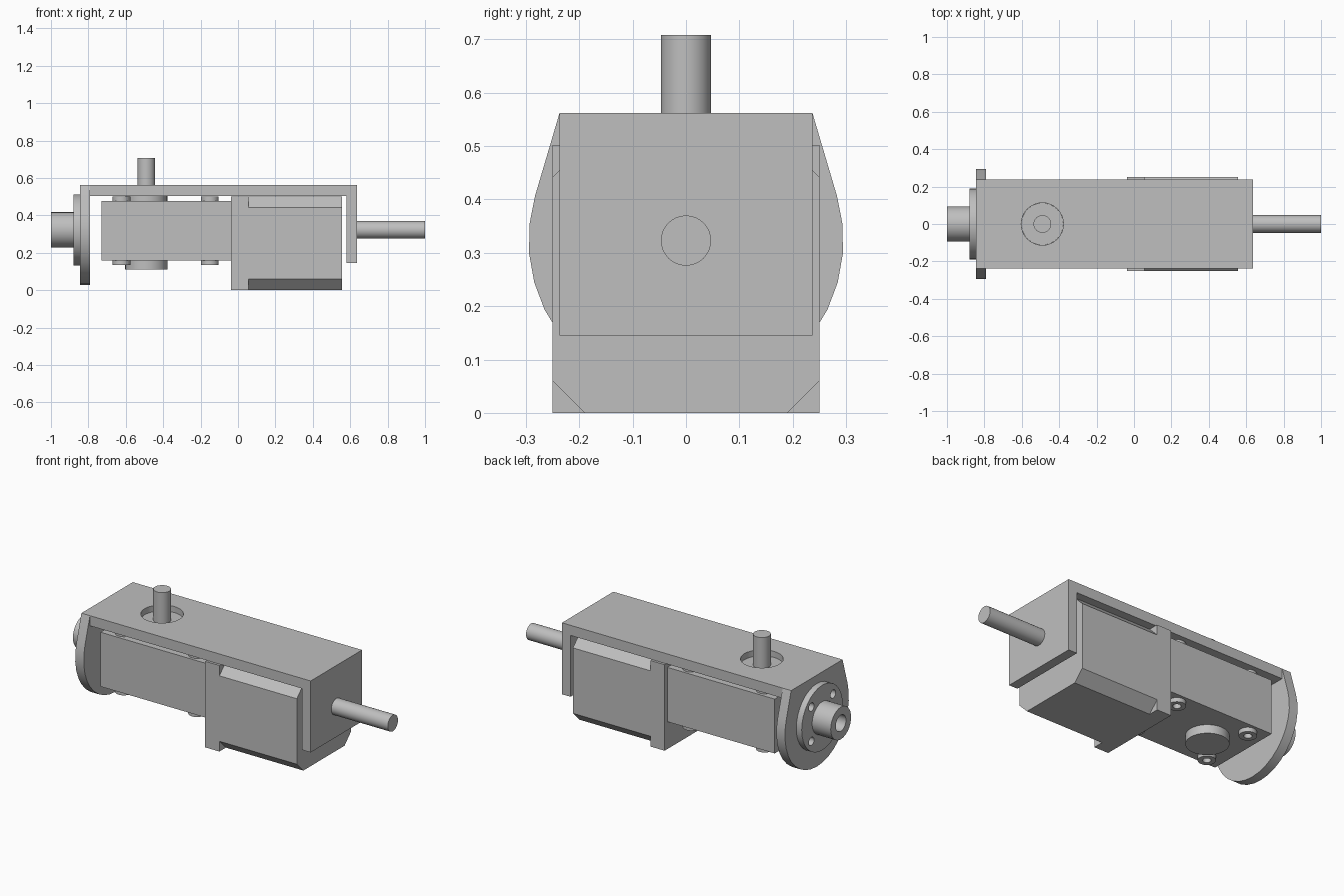
import bpy
import math
from mathutils import Vector

cube = bpy.data.objects.get("Cube")
if cube:
    bpy.data.objects.remove(cube, do_unlink=True)

grey = bpy.data.materials.new("machined_grey")
grey.use_nodes = True
grey.diffuse_color = (0.52, 0.52, 0.52, 1)
grey.node_tree.nodes["Principled BSDF"].inputs["Base Color"].default_value = grey.diffuse_color

# Order in which (profile u, profile v, depth) becomes a point, per extrusion axis
PLACE = {
    "x": lambda u, v, d: Vector((d, u, v)),
    "y": lambda u, v, d: Vector((u, d, v)),
    "z": lambda u, v, d: Vector((u, v, d)),
}


def prism(name, axis, outline, lo, hi):
    """Extrude a closed outline along an axis from lo to hi."""
    n = len(outline)
    verts = [PLACE[axis](u, v, d) for d in (lo, hi) for u, v in outline]
    faces = [tuple(range(n)), tuple(range(2 * n - 1, n - 1, -1))]
    faces += [(i, i + n, (i + 1) % n + n, (i + 1) % n) for i in range(n)]
    mesh = bpy.data.meshes.new(name)
    mesh.from_pydata(verts, [], faces)
    # Make sure the faces point outwards
    side = mesh.polygons[0]
    if side.normal.dot(PLACE[axis](0, 0, 1)) > 0:
        mesh.flip_normals()
    mesh.materials.append(grey)
    obj = bpy.data.objects.new(name, mesh)
    bpy.context.collection.objects.link(obj)
    return obj


def arc(u, v, r, start=0, end=360, steps=32):
    angles = [math.radians(start + (end - start) * i / steps) for i in range(steps + 1)]
    if end - start == 360:
        angles.pop()
    return [(u + r * math.cos(a), v + r * math.sin(a)) for a in angles]


def cylinder(name, axis, u, v, r, lo, hi):
    return prism(name, axis, arc(u, v, r), lo, hi)


def box(name, axis, half, bottom, top, lo, hi):
    return prism(name, axis, [(-half, bottom), (half, bottom), (half, top), (-half, top)], lo, hi)


def activate(obj):
    bpy.ops.object.select_all(action="DESELECT")
    obj.select_set(True)
    bpy.context.view_layer.objects.active = obj


def cut(obj, *cutters):
    activate(obj)
    for cutter in cutters:
        cutter.hide_render = True
        mod = obj.modifiers.new("hole", "BOOLEAN")
        mod.operation = "DIFFERENCE"
        mod.solver = "EXACT"
        mod.object = cutter
        bpy.ops.object.modifier_apply(modifier=mod.name)
        bpy.data.objects.remove(cutter, do_unlink=True)


AXIS_Z = 0.323      # height of the main axis
POST_X = -0.49      # position of the vertical output
THIN = 0.047        # shaft radius
WIDTH = 0.237       # bracket half width
TOP, UNDER = 0.562, 0.503
parts = []

# Bracket: top plate with a folded-down end, and an opening for the vertical shaft
bracket = prism("bracket", "y",
                [(-0.79, UNDER), (0.58, UNDER), (0.58, 0.145),
                 (0.635, 0.145), (0.635, TOP), (-0.79, TOP)], -WIDTH, WIDTH)
cut(bracket, cylinder("opening", "z", POST_X, 0, 0.113, 0.4, 0.7))
parts.append(bracket)

# Rounded end plate, with straight sides tapering to the bracket top
plate_outline = arc(0, AXIS_Z, 0.295, -196.5, 16.5, 20) + [(WIDTH, TOP), (-WIDTH, TOP)]
parts.append(prism("end_plate", "x", plate_outline, -0.845, -0.79))

# Round coupling flange with four bolt holes
flange = cylinder("coupling_flange", "x", 0, AXIS_Z, 0.19, -0.88, -0.845)
cut(flange, cylinder("bore", "x", 0, AXIS_Z, THIN, -1.1, -0.8),
    *[cylinder("bolt_hole", "x", y, AXIS_Z + z, 0.024, -0.9, -0.8)
      for y in (-0.1, 0.1) for z in (-0.1, 0.1)])
parts.append(flange)

# Hollow hub
hub = cylinder("coupling_hub", "x", 0, AXIS_Z, 0.094, -1, -0.88)
cut(hub, cylinder("bore", "x", 0, AXIS_Z, THIN, -1.1, -0.8))
parts.append(hub)

# Drive shaft at the other end
parts.append(cylinder("drive_shaft", "x", 0, AXIS_Z, THIN, 0.635, 1))

# Gearbox body with bearing bosses and vertical shaft
parts.append(box("gearbox", "x", 0.225, 0.16, 0.477, -0.73, -0.037))
parts.append(cylinder("lower_boss", "z", POST_X, 0, 0.113, 0.11, 0.16))
parts.append(cylinder("upper_boss", "z", POST_X, 0, 0.1125, 0.477, 0.527))
parts.append(cylinder("vertical_shaft", "z", POST_X, 0, THIN, 0.527, 0.708))

# Hollow mounting studs above and below the gearbox
for side, lo, hi in (("upper", 0.477, 0.502), ("lower", 0.135, 0.16)):
    for x in (-0.623, -0.15):
        for y in (-0.163, 0.163):
            stud = cylinder(side + "_stud", "z", x, y, THIN, lo, hi)
            cut(stud, cylinder("stud_hole", "z", x, y, 0.022, lo - 0.1, hi + 0.1))
            parts.append(stud)

# Motor: square front flange and a body with chamfered long edges
HALF, HEIGHT, C = 0.25, 0.502, 0.06
parts.append(box("motor_flange", "x", HALF, 0, HEIGHT, -0.037, 0.055))
parts.append(prism("motor_body", "x",
                   [(-HALF + C, 0), (HALF - C, 0), (HALF, C), (HALF, HEIGHT - C),
                    (HALF - C, HEIGHT), (-HALF + C, HEIGHT),
                    (-HALF, HEIGHT - C), (-HALF, C)], 0.055, 0.555))

# Smooth the round walls, keep the edges sharp
for part in parts:
    activate(part)
    bpy.ops.object.shade_smooth_by_angle(angle=math.radians(30))
